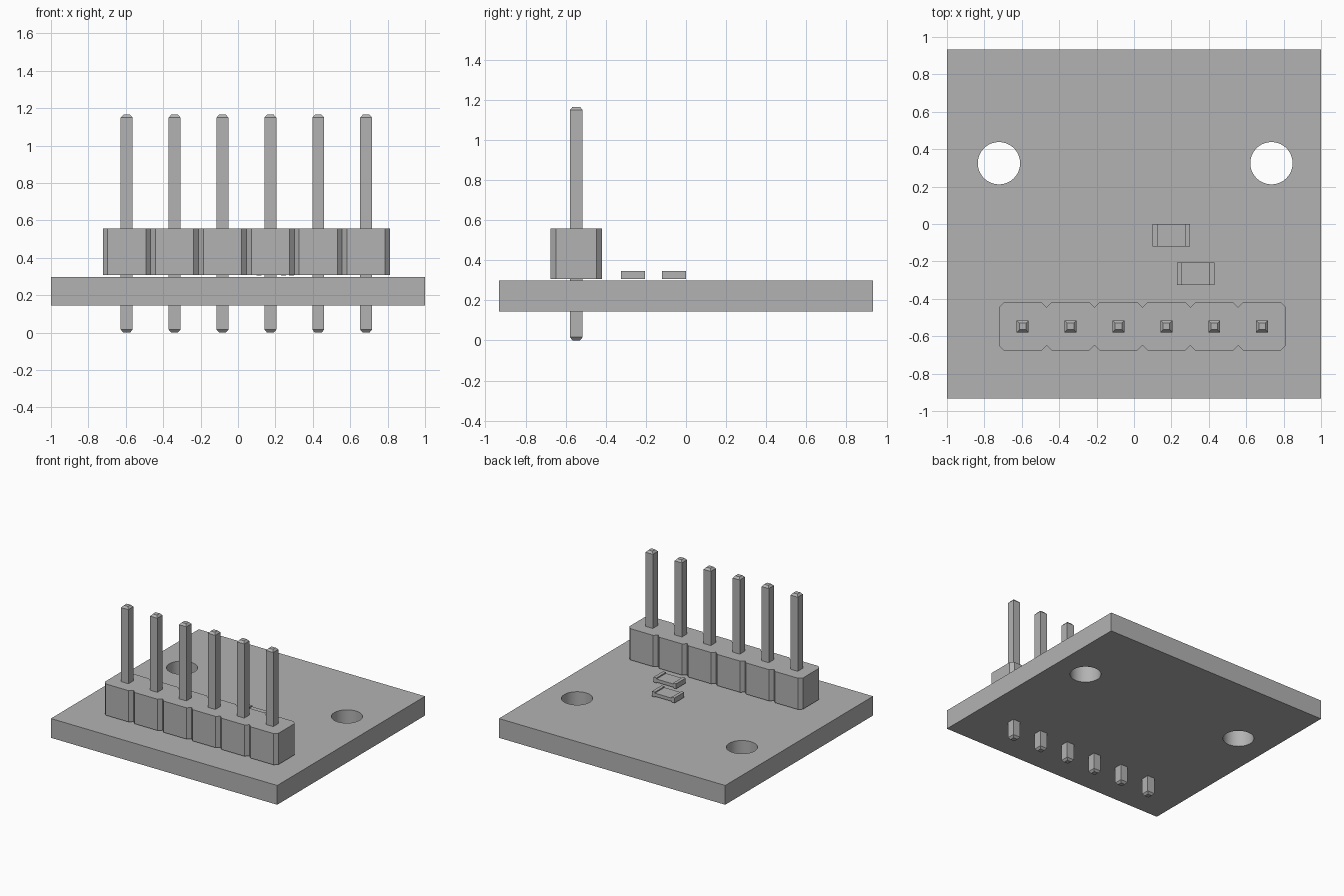
import bpy
import bmesh

default_cube = bpy.data.objects.get("Cube")
if default_cube:
    bpy.data.objects.remove(default_cube, do_unlink=True)

grey = bpy.data.materials.new("plain grey")
grey.use_nodes = True
grey.diffuse_color = (0.45, 0.45, 0.45, 1)
grey.node_tree.nodes["Principled BSDF"].inputs["Base Color"].default_value = grey.diffuse_color

PITCH = 0.256
PIN_X = [-0.595 + PITCH * i for i in range(6)]
PIN_Y = -0.547


def add_mesh(name, bm):
    bmesh.ops.recalc_face_normals(bm, faces=bm.faces)
    mesh = bpy.data.meshes.new(name)
    bm.to_mesh(mesh)
    bm.free()
    mesh.materials.append(grey)
    obj = bpy.data.objects.new(name, mesh)
    bpy.context.collection.objects.link(obj)
    return obj


def loft(name, rings):
    """Skin equal-length rings of points and cap both ends."""
    bm = bmesh.new()
    loops = [[bm.verts.new(p) for p in ring] for ring in rings]
    for low, high in zip(loops, loops[1:]):
        for i in range(len(low)):
            j = (i + 1) % len(low)
            bm.faces.new((low[i], low[j], high[j], high[i]))
    bm.faces.new(loops[0])
    bm.faces.new(loops[-1])
    return add_mesh(name, bm)


def square(x, y, z, hx, hy):
    return [(x + sx * hx, y + sy * hy, z) for sx, sy in ((-1, -1), (1, -1), (1, 1), (-1, 1))]


def box(name, x, y, hx, hy, z0, z1):
    return loft(name, [square(x, y, z, hx, hy) for z in (z0, z1)])


# Circuit board with two round mounting holes
board = box("board", 0, 0, 1, 0.933, 0.144, 0.298)
for side, x in (("right", -0.722), ("left", 0.735)):
    bpy.ops.mesh.primitive_cylinder_add(vertices=64, radius=0.113, depth=1, location=(x, 0.325, 0.2))
    cutter = bpy.context.object
    cutter.name = side + "_hole_cutter"
    cutter.hide_render = True
    cut = board.modifiers.new(side + "_hole", "BOOLEAN")
    cut.operation = "DIFFERENCE"
    cut.solver = "EXACT"
    cut.object = cutter
    bpy.ops.object.select_all(action="DESELECT")
    board.select_set(True)
    bpy.context.view_layer.objects.active = board
    bpy.ops.object.modifier_apply(modifier=cut.name)
    bpy.data.objects.remove(cutter, do_unlink=True)
bpy.ops.object.shade_smooth_by_angle()

# Header strip: six chamfered cells in one outline
half, chamfer = PITCH / 2, 0.026
front = []
for i, x in enumerate(PIN_X):
    front.append((x - half, -half + chamfer))
    front.append((x - half + chamfer, -half))
    front.append((x + half - chamfer, -half))
front.append((PIN_X[-1] + half, -half + chamfer))
outline = front + [(x, -y) for x, y in reversed(front)]
loft("header_strip", [[(x, PIN_Y + y, z) for x, y in outline] for z in (0.307, 0.557)])

# Square pins with tapered tips
for i, x in enumerate(PIN_X):
    profile = ((0, 0.018), (0.016, 0.032), (1.149, 0.032), (1.165, 0.018))
    loft(f"pin_{i + 1}", [square(x, PIN_Y, z, h, h) for z, h in profile])

# Small surface components: a body between two raised end caps
for name, x, y in (("rear_chip", 0.2, -0.06), ("front_chip", 0.33, -0.265)):
    box(name + "_body", x, y, 0.074, 0.06, 0.312, 0.338)
    for side, sx in (("right", -1), ("left", 1)):
        box(f"{name}_{side}_cap", x + sx * 0.087, y, 0.013, 0.06, 0.306, 0.347)
